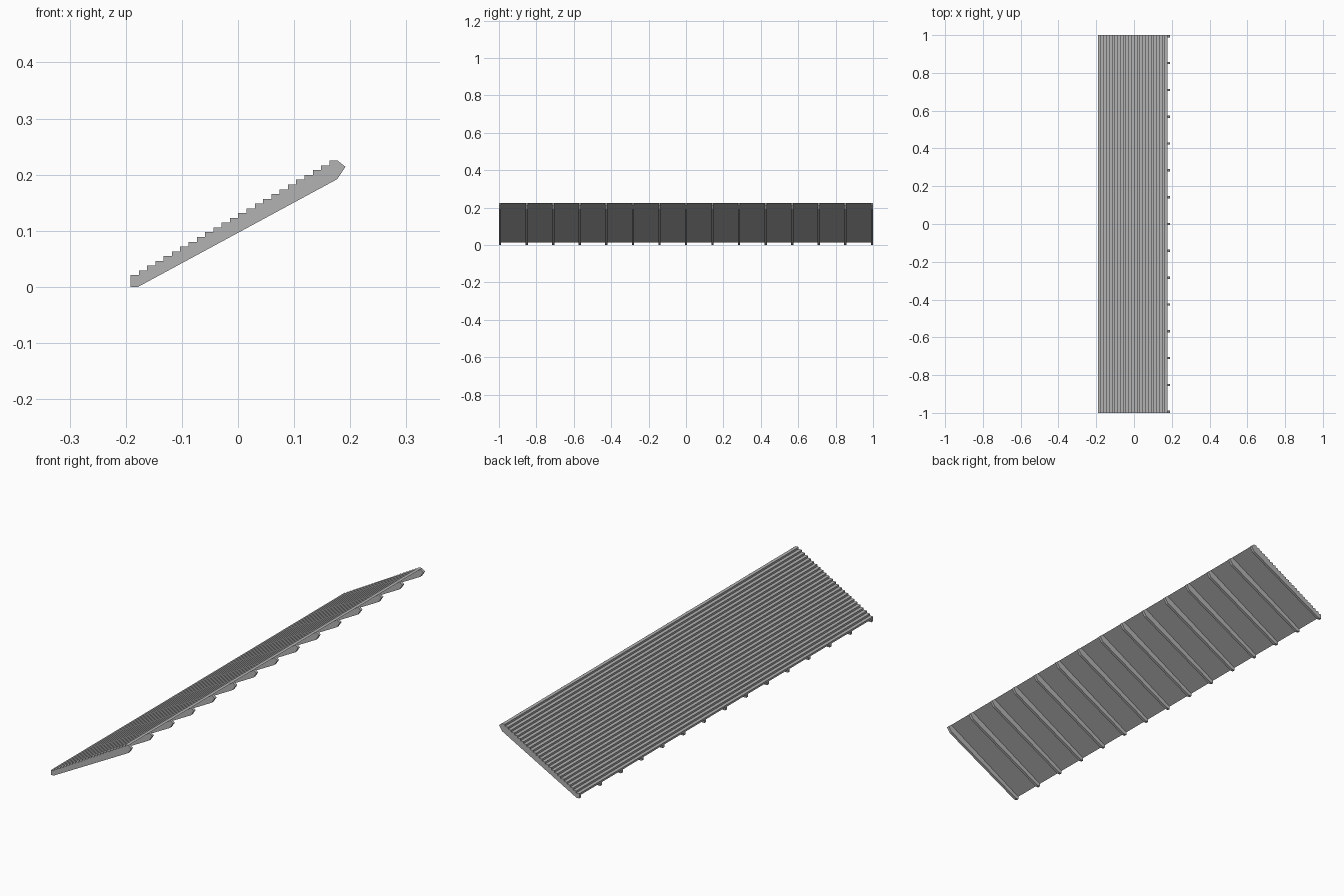
import bpy

if "Cube" in bpy.data.objects:
    bpy.data.objects.remove(bpy.data.objects["Cube"])

STEPS = 25
X0, X1 = -0.1915, 0.1775      # deck extent across the slope
Z0, Z1 = 0.0122, 0.225        # deck underside heights
RAFTERS = 15
RAFTER_W = 0.012

grey = bpy.data.materials.new("grey")
grey.diffuse_color = (0.45, 0.45, 0.45, 1)
grey.use_nodes = True
grey.node_tree.nodes["Principled BSDF"].inputs["Base Color"].default_value = grey.diffuse_color


def extrude_profile(name, profile, y0, y1):
    """Extrude a closed (x, z) outline along y."""
    n = len(profile)
    verts = [(x, y, z) for y in (y0, y1) for x, z in profile]
    faces = [tuple(range(n)), tuple(range(2 * n - 1, n - 1, -1))]
    faces += [(i, i + n, (i + 1) % n + n, (i + 1) % n) for i in range(n)]
    mesh = bpy.data.meshes.new(name)
    mesh.from_pydata(verts, [], faces)
    mesh.materials.append(grey)
    obj = bpy.data.objects.new(name, mesh)
    bpy.context.collection.objects.link(obj)
    return obj


# Stepped roof deck: saw-tooth top with a flat sloping underside
run, rise = (X1 - X0) / STEPS, (Z1 - Z0) / STEPS
teeth = [(X0, Z0)]
for i in range(STEPS):
    top = Z0 + (i + 1) * rise
    teeth += [(X0 + i * run, top), (X0 + (i + 1) * run, top)]
teeth.reverse()               # counter-clockwise seen from the front
extrude_profile("roof_deck", teeth, -1, 1)

# Rafters under the deck, evenly spaced with the outer ones flush
rafter = [(X0, 0), (-0.178, 0), (0.177, 0.192), (0.1915, 0.214), (X1, Z1), (X0, Z0)]
for i in range(RAFTERS):
    y = -1 + i * (2 - RAFTER_W) / (RAFTERS - 1)
    extrude_profile(f"rafter_{i + 1}", rafter, y, y + RAFTER_W)
